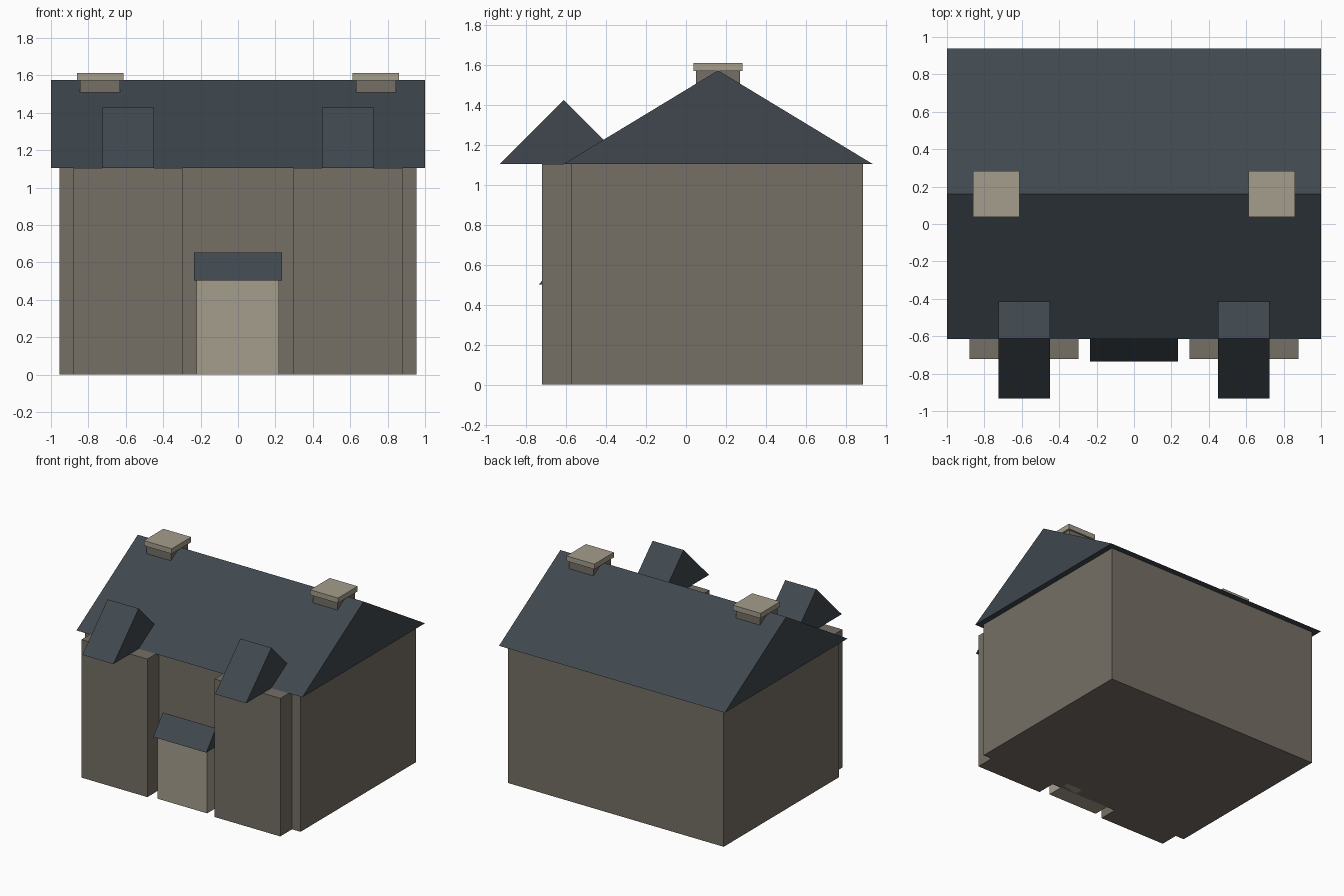
import bpy
import bmesh

default = bpy.data.objects.get("Cube")
if default:
    bpy.data.objects.remove(default, do_unlink=True)


def material(name, rgb):
    mat = bpy.data.materials.new(name)
    mat.use_nodes = True
    mat.diffuse_color = (*rgb, 1)
    mat.node_tree.nodes["Principled BSDF"].inputs["Base Color"].default_value = (*rgb, 1)
    return mat


stone = material("brown_stone", (0.178, 0.156, 0.130))
pale = material("pale_stone", (0.376, 0.337, 0.266))
slate = material("blue_slate", (0.050, 0.064, 0.077))


def extrude_x(name, profile, x0, x1, mat):
    """Solid made by sweeping a (y, z) outline from x0 to x1."""
    bm = bmesh.new()
    face = bm.faces.new([bm.verts.new((x0, y, z)) for y, z in profile])
    swept = bmesh.ops.extrude_face_region(bm, geom=[face])
    verts = [g for g in swept["geom"] if isinstance(g, bmesh.types.BMVert)]
    bmesh.ops.translate(bm, verts=verts, vec=(x1 - x0, 0, 0))
    bmesh.ops.recalc_face_normals(bm, faces=bm.faces)
    mesh = bpy.data.meshes.new(name)
    bm.to_mesh(mesh)
    bm.free()
    mesh.materials.append(mat)
    obj = bpy.data.objects.new(name, mesh)
    bpy.context.scene.collection.objects.link(obj)
    return obj


def box(name, x, y, z, mat):
    outline = [(y[0], z[0]), (y[1], z[0]), (y[1], z[1]), (y[0], z[1])]
    return extrude_x(name, outline, x[0], x[1], mat)


def gable_roof(name, x, y, z):
    outline = [(y[0], z[0]), (y[1], z[0]), (sum(y) / 2, z[1])]
    return extrude_x(name, outline, x[0], x[1], slate)


EAVES = 1.105

# Main house
box("house_walls", (-0.955, 0.955), (-0.573, 0.887), (0, EAVES), stone)
gable_roof("main_roof", (-1, 1), (-0.615, 0.937), (EAVES, 1.575))

# Front bays, dormer roofs and chimneys on both sides
for side, s in (("right", -1), ("left", 1)):
    def span(a, b):
        return sorted((s * a, s * b))

    box(f"{side}_bay", span(0.297, 0.88), (-0.722, -0.5), (0, EAVES), stone)
    gable_roof(f"{side}_dormer_roof", span(0.45, 0.725), (-0.934, -0.292), (EAVES, 1.427))
    box(f"{side}_chimney_shaft", span(0.63, 0.845), (0.05, 0.27), (1.3, 1.575), stone)
    box(f"{side}_chimney_cap", span(0.613, 0.86), (0.037, 0.284), (1.572, 1.613), pale)

# Entrance porch
box("porch", (-0.222, 0.218), (-0.702, -0.5), (0, 0.51), pale)
gable_roof("porch_roof", (-0.236, 0.234), (-0.736, -0.49), (0.503, 0.652))
